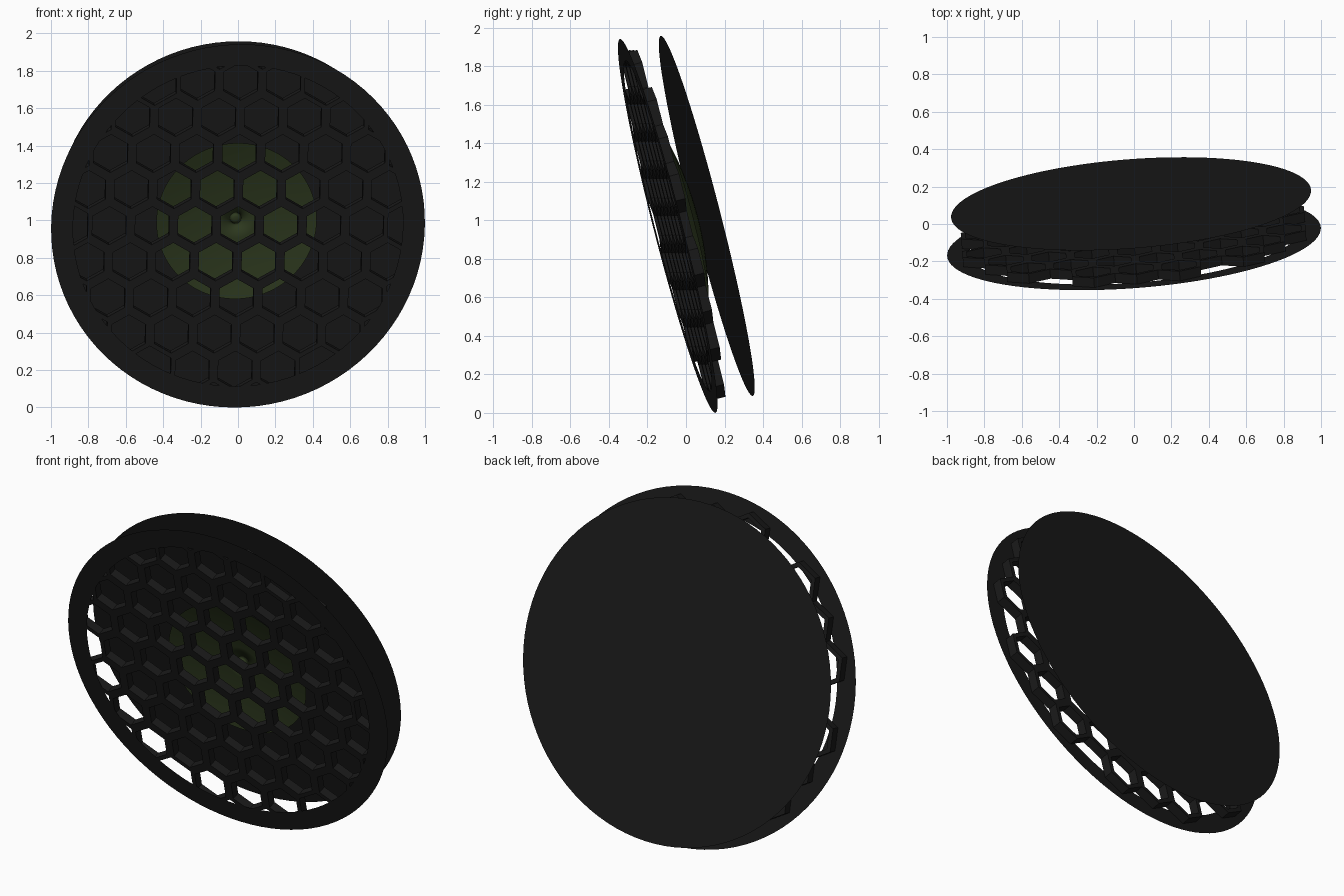
import bpy, bmesh, math
from mathutils import Vector, Matrix

if "Cube" in bpy.data.objects:
    bpy.data.objects.remove(bpy.data.objects["Cube"])

# Shared tilted frame: local x across, local y toward the back, local z up
n = Vector((-0.075, 0.966, 0.247)).normalized()
u = Vector((0.966, 0.075, 0)).normalized()
v = u.cross(n)
CENTER = Vector((0, -0.095, 0.971))
FRAME = Matrix((u, n, v)).transposed().to_4x4()
FRAME.translation = CENTER
SEG = 96


def material(name, rgb):
    m = bpy.data.materials.new(name)
    m.diffuse_color = (*rgb, 1)
    m.use_nodes = True
    m.node_tree.nodes["Principled BSDF"].inputs["Base Color"].default_value = m.diffuse_color
    return m


black = material("black", (0.01, 0.01, 0.01))
green = material("dark_green", (0.026, 0.04, 0.013))


def finish(name, bm, mat, smooth=False):
    bmesh.ops.remove_doubles(bm, verts=bm.verts, dist=1e-4)
    me = bpy.data.meshes.new(name)
    bm.to_mesh(me)
    bm.free()
    me.transform(FRAME)
    me.materials.append(mat)
    for p in me.polygons:
        p.use_smooth = smooth
    ob = bpy.data.objects.new(name, me)
    bpy.context.collection.objects.link(ob)
    return ob


def circle(bm, r, y, count=SEG, cx=0, cz=0, start=0.0):
    return [bm.verts.new((cx + r * math.cos(start + i * math.tau / count), y,
                          cz + r * math.sin(start + i * math.tau / count)))
            for i in range(count)]


def bridge(bm, a, b, skip=()):
    k = len(a)
    for i in range(k):
        if i not in skip:
            bm.faces.new((a[i], a[(i + 1) % k], b[(i + 1) % k], b[i]))


# Flat front ring
bm = bmesh.new()
bridge(bm, circle(bm, 1.002, 0), circle(bm, 0.885, 0))
finish("front_ring", bm, black)

# Flat round back plate
bm = bmesh.new()
bm.faces.new(circle(bm, 0.965, 0.21))
finish("back_plate", bm, black)

# Shallow concave dish between grille and plate
bm = bmesh.new()
R, RIM, DEPTH, STEPS = 0.43, 0.105, 0.055, 8
rings = [circle(bm, R * k / STEPS, RIM + DEPTH * (1 - (k / STEPS) ** 2))
         for k in range(1, STEPS + 1)]
for a, b in zip(rings, rings[1:]):
    bridge(bm, a, b)
tip = bm.verts.new((0, RIM + DEPTH, 0))
for i in range(SEG):
    bm.faces.new((tip, rings[0][i], rings[0][(i + 1) % SEG]))
finish("dish", bm, green, smooth=True)

# Honeycomb grille: hexagonal cells sharing walls
PITCH, HOLE, BACK = 0.23, 0.091, 0.055
ROW = PITCH * math.sqrt(3) / 2
cells = []
for r in range(-5, 6):
    for c in range(-5, 6):
        x, z = (c + 0.5 * (r % 2)) * PITCH, r * ROW
        if math.hypot(x, z) < 0.86:
            cells.append((x, z))


def occupied(x, z):
    return any(math.hypot(x - a, z - b) < 0.02 for a, b in cells)


bm = bmesh.new()
to_radius = 2 / math.sqrt(3)
for x, z in cells:
    s = math.radians(30)
    fo, fi, bo, bi = [circle(bm, ap * to_radius, y, 6, x, z, s)
                      for ap, y in ((PITCH / 2, 0.002), (HOLE, 0.002),
                                    (PITCH / 2, BACK), (HOLE, BACK))]
    bridge(bm, fo, fi)
    bridge(bm, fi, bi)
    bridge(bm, bi, bo)
    # outer wall only where there is no neighbouring cell
    shared = [i for i in range(6)
              if occupied(x + PITCH * math.cos(math.radians(60 * (i + 1))),
                          z + PITCH * math.sin(math.radians(60 * (i + 1))))]
    bridge(bm, bo, fo, shared)
finish("honeycomb_grille", bm, black)
